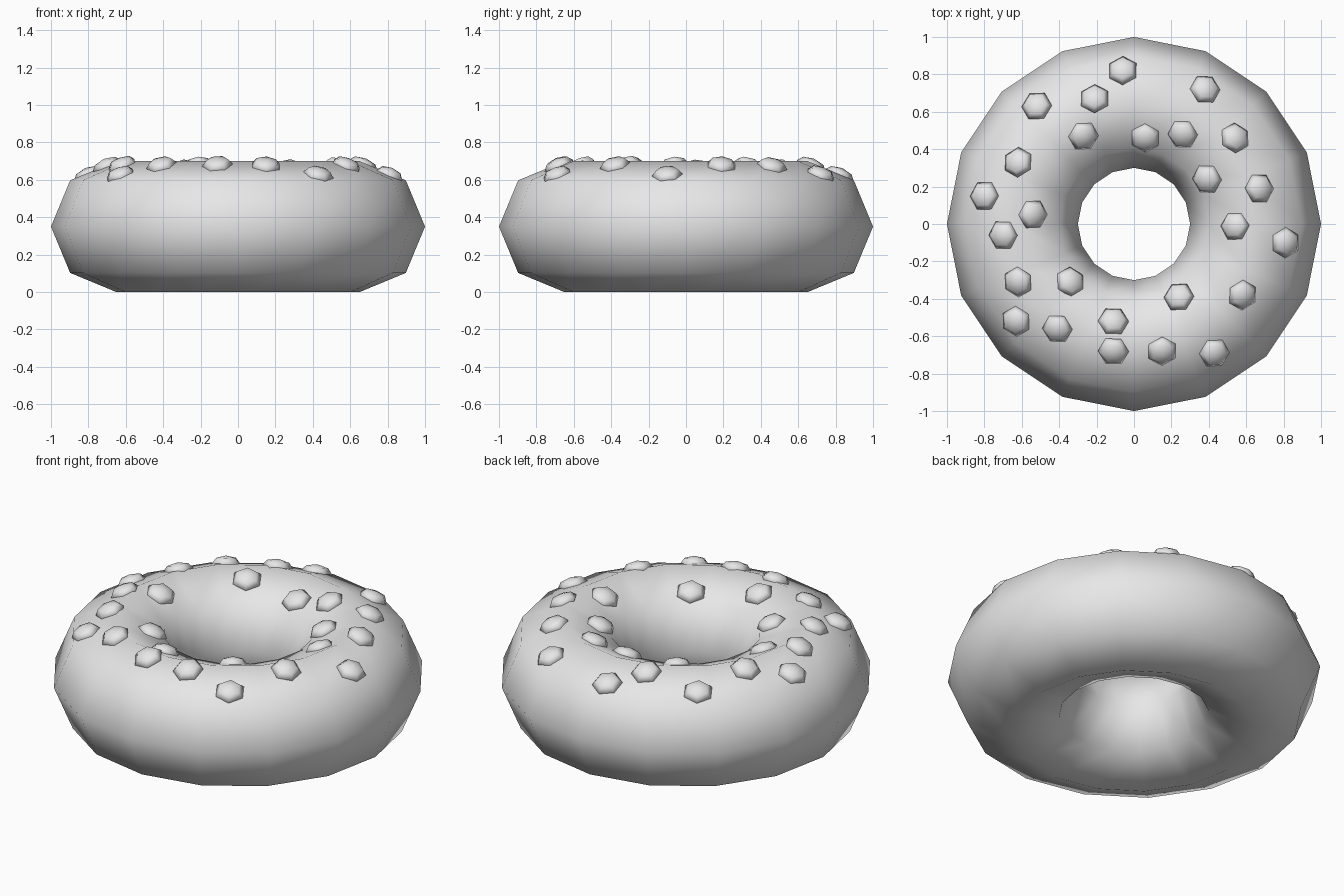
import bpy
import bmesh
from math import radians
from mathutils import Matrix, Vector
from mathutils.bvhtree import BVHTree

cube = bpy.data.objects.get("Cube")
if cube:
    bpy.data.objects.remove(cube, do_unlink=True)

MAJOR, MINOR = 0.65, 0.35
SPRINKLE_RADIUS, FLATTEN = 0.083, 0.5

grey = bpy.data.materials.new("plain grey")
grey.use_nodes = True
grey.diffuse_color = (0.8, 0.8, 0.8, 1)
grey.node_tree.nodes["Principled BSDF"].inputs["Base Color"].default_value = grey.diffuse_color

# Ring body
bpy.ops.mesh.primitive_torus_add(major_segments=16, minor_segments=8,
                                 major_radius=MAJOR, minor_radius=MINOR,
                                 location=(0, 0, MINOR))
ring = bpy.context.object
ring.name = "ring_body"
ring.data.materials.append(grey)
bpy.ops.object.shade_smooth()

# Surface lookup for seating the sprinkles
bm = bmesh.new()
bm.from_mesh(ring.data)
bm.transform(Matrix.Translation((0, 0, MINOR)))
surface = BVHTree.FromBMesh(bm)
bm.free()

# Shared six-sided sprinkle mesh, one corner facing the back
sprinkle = bpy.data.meshes.new("sprinkle")
bm = bmesh.new()
bmesh.ops.create_uvsphere(bm, u_segments=6, v_segments=4, radius=SPRINKLE_RADIUS)
bm.transform(Matrix.Diagonal((1, 1, FLATTEN, 1)) @ Matrix.Rotation(radians(30), 4, "Z"))
for face in bm.faces:
    face.smooth = True
bm.to_mesh(sprinkle)
bm.free()
sprinkle.materials.append(grey)

# Sprinkle places in hundredths, grouped by how far the sprinkle is turned
places = {
    0: [(38, 72), (-52, 63), (-27, 47), (26, 48), (39, 24), (67, 19), (54, -1),
        (-80, 15), (-54, 5), (-70, -6), (-41, -56), (-11, -52), (-11, -68),
        (43, -69), (24, -39)],
    30: [(-6, 82), (-21, 67), (6, 46), (54, 46), (81, -10), (-62, 33), (-62, -31),
         (-34, -31), (-63, -52), (15, -68), (58, -38)],
}


def add_sprinkle(x, y, turn):
    spot, normal, _, _ = surface.ray_cast(Vector((x, y, 2)), Vector((0, 0, -1)))
    tilt = Vector((0, 0, 1)).rotation_difference(normal).to_matrix().to_4x4()
    ob = bpy.data.objects.new("sprinkle", sprinkle)
    ob.matrix_world = Matrix.Translation(spot) @ tilt @ Matrix.Rotation(radians(turn), 4, "Z")
    bpy.context.collection.objects.link(ob)


for turn, spots in places.items():
    for x, y in spots:
        add_sprinkle(x / 100, y / 100, turn)
